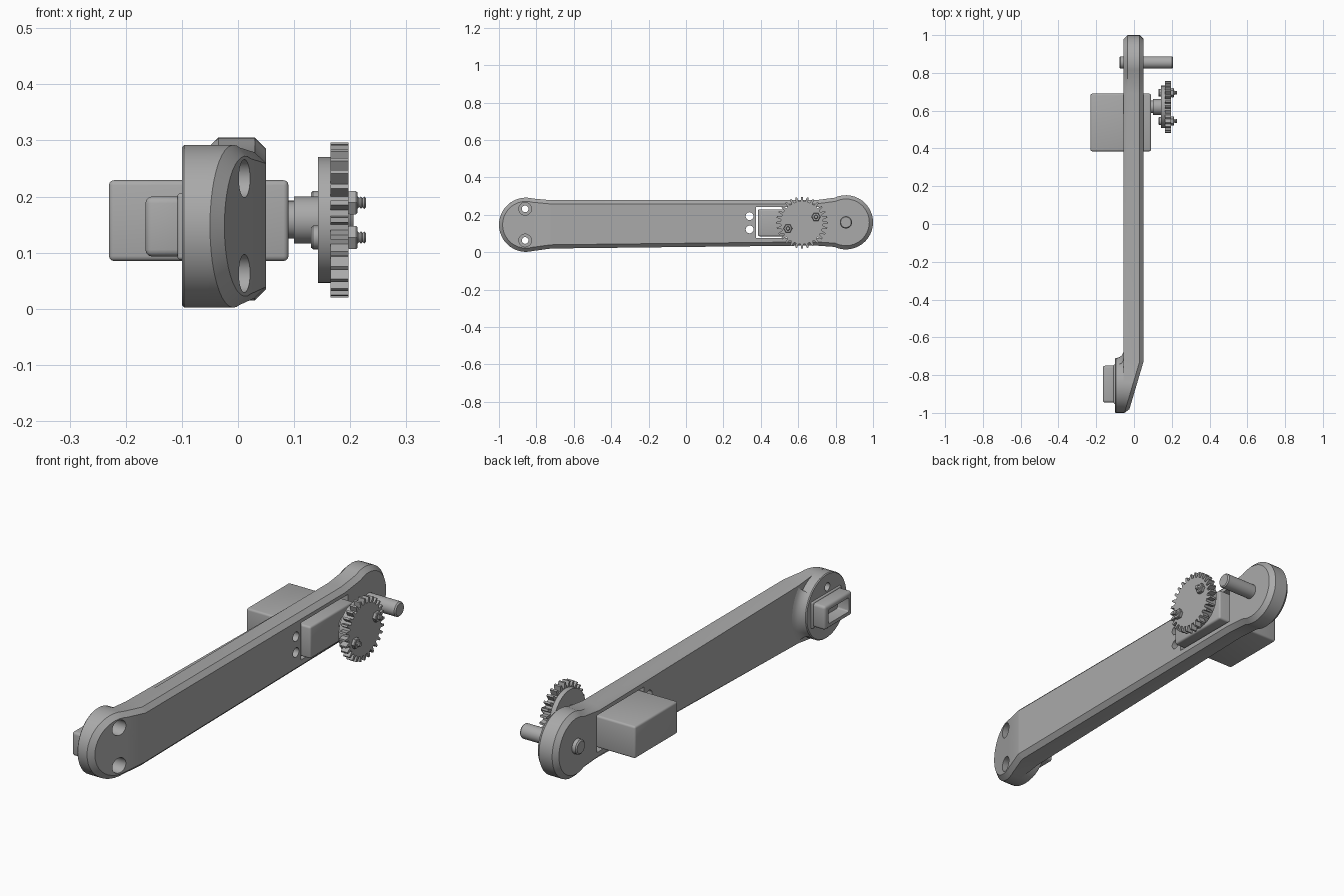
import bpy, bmesh, math
from mathutils import Vector, Matrix

old = bpy.data.objects.get("Cube")
if old:
    bpy.data.objects.remove(old, do_unlink=True)

grey = bpy.data.materials.new("plain grey")
grey.use_nodes = True
COLOUR = (0.4, 0.4, 0.4, 1)
grey.diffuse_color = COLOUR
grey.node_tree.nodes["Principled BSDF"].inputs["Base Color"].default_value = COLOUR


def finish(bm, name):
    bmesh.ops.recalc_face_normals(bm, faces=bm.faces)
    mesh = bpy.data.meshes.new(name)
    bm.to_mesh(mesh)
    bm.free()
    mesh.materials.append(grey)
    obj = bpy.data.objects.new(name, mesh)
    bpy.context.collection.objects.link(obj)
    return obj


def prism(outline, x0, x1):
    """Extrude a (y, z) outline along x."""
    bm = bmesh.new()
    face = bm.faces.new([bm.verts.new((x0, y, z)) for y, z in outline])
    new = bmesh.ops.extrude_face_region(bm, geom=[face])["geom"]
    bmesh.ops.translate(bm, vec=(x1 - x0, 0, 0),
                        verts=[v for v in new if isinstance(v, bmesh.types.BMVert)])
    bmesh.ops.recalc_face_normals(bm, faces=bm.faces)
    return bm


def arc(cy, cz, r, a0, a1, steps):
    angles = [math.radians(a0 + (a1 - a0) * i / steps) for i in range(steps + 1)]
    return [(cy + r * math.cos(a), cz + r * math.sin(a)) for a in angles]


def lathe(name, y, z, profile, sides=32, a0=0, sweep=360):
    """Revolve (x, radius) points about an axis parallel to x."""
    bm = bmesh.new()
    closed = sweep == 360
    count = sides if closed else sides + 1
    rings = []
    for x, r in profile:
        pts = [math.radians(a0 + sweep * i / sides) for i in range(count)]
        rings.append([bm.verts.new((x, y + r * math.cos(a), z + r * math.sin(a))) for a in pts])
    for lo, hi in zip(rings, rings[1:]):
        for i in range(sides):
            j = (i + 1) % count
            bm.faces.new((lo[i], lo[j], hi[j], hi[i]))
    if closed:
        bm.faces.new(rings[0])
        bm.faces.new(rings[-1])
    return finish(bm, name)


def box(name, lo, hi, bevel=0.0):
    bm = bmesh.new()
    lo, hi = Vector(lo), Vector(hi)
    matrix = Matrix.Translation((lo + hi) / 2) @ Matrix.Diagonal((*(hi - lo), 1))
    bmesh.ops.create_cube(bm, size=1, matrix=matrix)
    if bevel:
        bmesh.ops.bevel(bm, geom=bm.edges[:], offset=bevel, segments=3,
                        profile=0.5, affect='EDGES')
    return finish(bm, name)


def cut(obj, cutters):
    """Subtract the cutters, keep the result and drop the cutters."""
    for c in cutters:
        mod = obj.modifiers.new("cut", 'BOOLEAN')
        mod.operation, mod.solver, mod.object = 'DIFFERENCE', 'EXACT', c
    graph = bpy.context.evaluated_depsgraph_get()
    mesh = bpy.data.meshes.new_from_object(obj.evaluated_get(graph))
    obj.modifiers.clear()
    obj.data = mesh
    for c in cutters:
        bpy.data.objects.remove(c, do_unlink=True)


END = (-0.855, 0.147)     # centre of the slanted end
HEAD = (0.855, 0.16)      # centre of the peg end
R = 0.145
BACK, FRONT = -0.055, 0.05

# Arm: a long plate, cut on a slant at one end, chamfered around both faces
outline = arc(*END, R, 75, 285, 24)
outline += [(-0.72, 0.02), (0.69, 0.036)]
outline += arc(*HEAD, R, -115, 115, 26)
outline += [(0.69, 0.278), (-0.72, 0.278)]
bm = prism(outline, BACK, FRONT)
slant = Vector((0.27, -0.08, 0)).normalized()
bmesh.ops.bisect_plane(bm, geom=bm.verts[:] + bm.edges[:] + bm.faces[:],
                       plane_co=(FRONT, -0.73, 0), plane_no=slant, clear_outer=True)
bmesh.ops.holes_fill(bm, edges=[e for e in bm.edges if e.is_boundary], sides=0)
bmesh.ops.recalc_face_normals(bm, faces=bm.faces)


def on_front(f):
    return f.normal.x > 0.6


def on_back(f):
    return f.normal.x < -0.9


rim = [e for e in bm.edges if len(e.link_faces) == 2 and (
    sum(map(on_front, e.link_faces)) == 1
    or (any(map(on_back, e.link_faces)) and min(v.co.y for v in e.verts) > -0.75))]
bmesh.ops.bevel(bm, geom=rim, offset=0.02, segments=1, affect='EDGES')
arm = finish(bm, "arm")

# Round boss behind the slanted end, with a flared root on the plate
boss = lathe("boss", *END, [(-0.1, R - 0.004), (-0.096, R), (BACK, R)], 40)
lathe("boss_fillet", *END, [(-0.098, R - 0.002), (-0.08, R + 0.004), (-0.066, R + 0.013),
                            (-0.058, R + 0.026), (-0.054, R + 0.04)], 14, -42, 84)

# Stepped screw holes, pilot holes and motor slot
for part in (arm, boss):
    bores = [lathe("bore_cutter", -0.86, z, [(-0.2, 0.018), (-0.075, 0.018),
                                             (-0.075, 0.034), (0.2, 0.034)], 24)
             for z in (0.063, 0.232)]
    cut(part, bores)
pilots = [lathe("pilot_cutter", 0.34, z, [(-0.2, 0.021), (0.2, 0.021)], 24)
          for z in (0.122, 0.193)]
cut(arm, pilots + [box("slot_cutter", (-0.2, 0.375, 0.075), (0.2, 0.71, 0.242))])

# Hollow socket on the boss
socket = box("socket", (-0.165, -0.945, 0.093), (-0.085, -0.75, 0.2), 0.012)
cut(socket, [box("socket_cutter", (-0.2, -0.92, 0.115), (-0.099, -0.775, 0.178), 0.008)])
box("socket_foot", (-0.108, -0.952, 0.087), (-0.09, -0.743, 0.206), 0.006)

# Motor and output shaft
box("motor", (-0.23, 0.385, 0.085), (0.09, 0.69, 0.229), 0.009)
GEAR = (0.62, 0.158)
lathe("motor_shaft", *GEAR, [(0.08, 0.033), (0.105, 0.033)])
lathe("gear_hub", *GEAR, [(0.1, 0.042), (0.15, 0.042)])
lathe("gear_backing", *GEAR, [(0.143, 0.112), (0.168, 0.112)], 48)

# Toothed gear
TEETH = 28
teeth = []
for i in range(TEETH):
    for step, r in ((-0.3, 0.114), (-0.14, 0.138), (0.14, 0.138), (0.3, 0.114)):
        a = 2 * math.pi * (i + step) / TEETH
        teeth.append((GEAR[0] + r * math.cos(a), GEAR[1] + r * math.sin(a)))
finish(prism(teeth, 0.165, 0.197), "gear")

# Two bolts through the gear
for i, (y, z) in enumerate(((0.545, 0.127), (0.695, 0.189)), 1):
    lathe(f"bolt_head_{i}", y, z, [(0.13, 0.018), (0.134, 0.021), (0.145, 0.021)], 20)
    lathe(f"bolt_nut_{i}", y, z, [(0.196, 0.022), (0.199, 0.024), (0.21, 0.024), (0.213, 0.021)], 6)
    thread = [(0.21 + 0.003 * k, 0.011 if k % 2 else 0.008) for k in range(7)]
    lathe(f"bolt_thread_{i}", y, z, thread, 16)

# Peg through the head
lathe("peg", *HEAD, [(-0.077, 0.027), (-0.072, 0.033), (0.2, 0.033), (0.206, 0.028)])

# Smooth the round surfaces and keep the edges crisp
bpy.ops.object.select_all(action='DESELECT')
for obj in bpy.context.scene.objects:
    if obj.type == 'MESH' and grey.name in obj.data.materials:
        obj.select_set(True)
        bpy.context.view_layer.objects.active = obj
bpy.ops.object.shade_smooth_by_angle(angle=math.radians(30))
